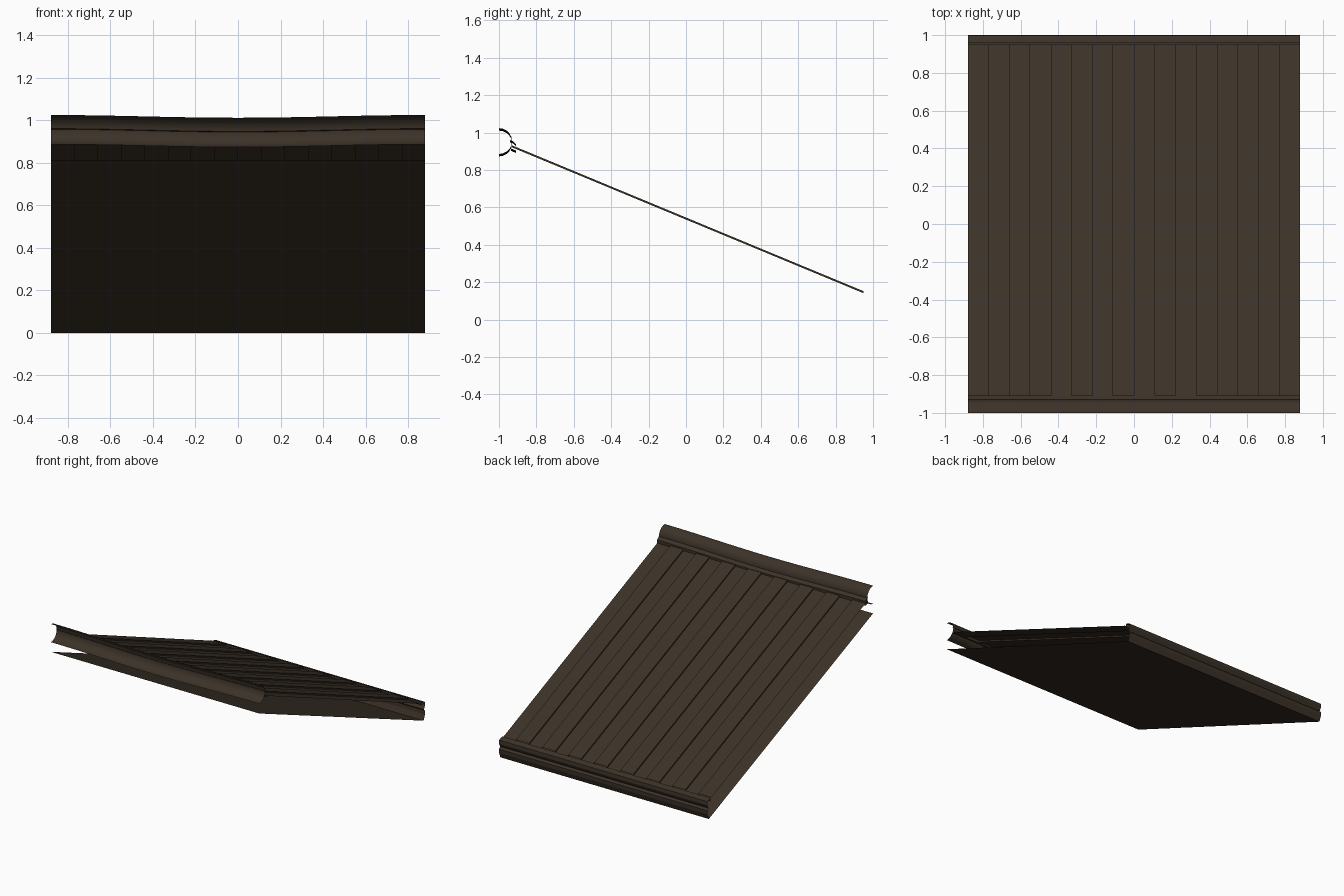
import bpy, math

if "Cube" in bpy.data.objects:
    bpy.data.objects.remove(bpy.data.objects["Cube"])

HALF = 0.88          # half width along x
STRIPS = 16          # alternating raised and sunken boards

wood = bpy.data.materials.new("dark_brown_wood")
wood.diffuse_color = (0.045, 0.032, 0.021, 1)
wood.use_nodes = True
wood.node_tree.nodes["Principled BSDF"].inputs["Base Color"].default_value = wood.diffuse_color


def make(name, verts, faces, smooth=False):
    me = bpy.data.meshes.new(name)
    me.from_pydata(verts, [], faces)
    me.materials.append(wood)
    ob = bpy.data.objects.new(name, me)
    bpy.context.collection.objects.link(ob)
    if smooth:
        bpy.context.view_layer.objects.active = ob
        ob.select_set(True)
        bpy.ops.object.shade_smooth_by_angle(angle=math.radians(35))
        ob.select_set(False)
    return ob


def sag(x):
    # the ridge dips gently towards the middle
    return -0.0065 * (1 + math.cos(math.pi * x / HALF))


def sweep(name, profile, steps=1, bend=False, smooth=False):
    """Sweep a (y, z) profile along x as an open shell."""
    n = len(profile)
    verts, faces = [], []
    for i in range(steps + 1):
        x = -HALF + 2 * HALF * i / steps
        dz = sag(x) if bend else 0
        verts += [(x, y, z + dz) for y, z in profile]
    for i in range(steps):
        for j in range(n - 1):
            a = i * n + j
            faces.append((a, a + n, a + n + 1, a + 1))
    return make(name, verts, faces, smooth)


# Ridge roll: half round, open to the front
roll = []
for k in range(11):
    a = math.radians(90 - 18 * k)
    roll.append((-1.0 + 0.07 * math.cos(a), 0.955 + 0.069 * math.sin(a)))
sweep("ridge_roll", roll, 16, True, True)

# Ridge batten between roll and boards
sweep("ridge_batten",
      [(-0.94, 0.96), (-0.925, 0.955), (-0.908, 0.938), (-0.91, 0.905), (-0.935, 0.915)],
      16, True)

# Boarded roof slope: stepped cross-section from ridge to eave
verts, faces = [], []
w = 2 * HALF / STRIPS
for i in range(STRIPS):
    h = 0.005 if i % 2 == 0 else -0.006
    for x in (-HALF + i * w, -HALF + (i + 1) * w):
        verts += [(x, -0.93, 0.927 + h), (x, 0.95, 0.147 + h)]
for i in range(2 * STRIPS - 1):
    a = 2 * i
    faces.append((a, a + 2, a + 3, a + 1))
make("roof_boards", verts, faces)

# Eave moulding: top lip and two stepped bands
sweep("eave_moulding",
      [(0.96, 0.125), (0.96, 0.152), (0.998, 0.138), (1.0, 0.11), (0.985, 0.083),
       (1.0, 0.07), (0.998, 0.04), (0.982, 0.0)])

# Soffit: flat lower sheet under the boards
sweep("soffit", [(0.982, 0.0), (-1.0, 0.812)])
